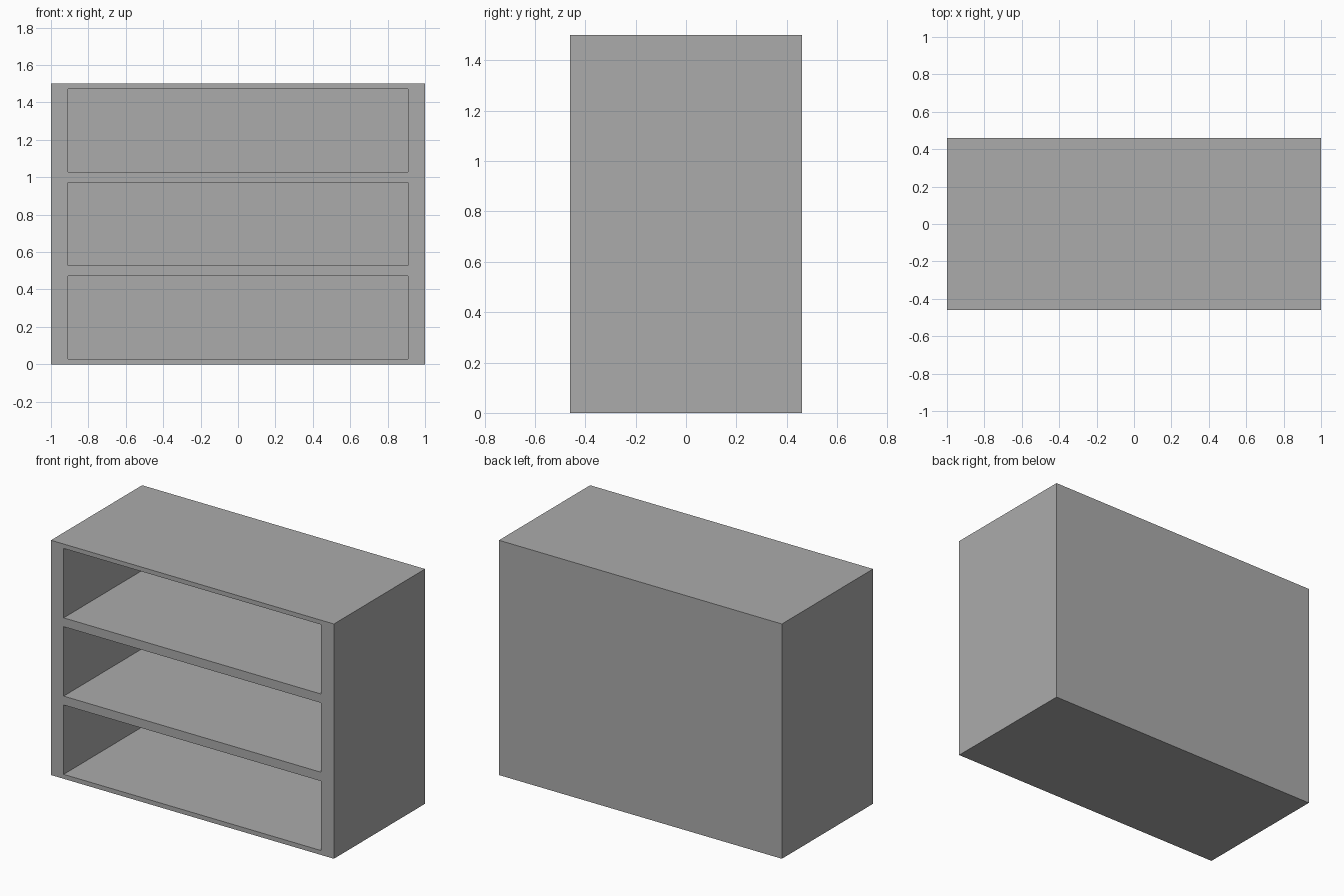
import bpy
import bmesh
from mathutils import Vector

WIDTH, DEPTH, HEIGHT = 2.0, 0.92, 1.5
BAYS = 3
SIDE, BORDER, BACK = 0.09, 0.04, 0.05  # frame and back panel thickness

default = bpy.data.objects.get("Cube")
if default:
    bpy.data.objects.remove(default, do_unlink=True)

# Plain grey paint
grey = bpy.data.materials.new("plain_grey")
grey.use_nodes = True
colour = (0.41, 0.41, 0.41, 1)
grey.diffuse_color = colour
grey.node_tree.nodes["Principled BSDF"].inputs["Base Color"].default_value = colour

# Solid cabinet block standing on the ground
bm = bmesh.new()
bmesh.ops.create_cube(bm, size=1)
bmesh.ops.scale(bm, vec=(WIDTH, DEPTH, HEIGHT), verts=bm.verts)
bmesh.ops.translate(bm, vec=(0, 0, HEIGHT / 2), verts=bm.verts)

# Divide the height into equal bays
for i in range(1, BAYS):
    bmesh.ops.bisect_plane(bm, geom=bm.verts[:] + bm.edges[:] + bm.faces[:],
                           plane_co=(0, 0, HEIGHT * i / BAYS), plane_no=(0, 0, 1))

# Frame each bay, then push its opening back to leave a shelf recess
bm.normal_update()
fronts = [f for f in bm.faces if f.normal.y < -0.9]
bmesh.ops.inset_individual(bm, faces=fronts, thickness=BORDER)
for face in fronts:
    for v in face.verts:
        v.co.x = (WIDTH / 2 - SIDE) * (1 if v.co.x > 0 else -1)
for face in bmesh.ops.extrude_discrete_faces(bm, faces=fronts)["faces"]:
    bmesh.ops.translate(bm, vec=Vector((0, DEPTH - BACK, 0)), verts=face.verts)
bmesh.ops.recalc_face_normals(bm, faces=bm.faces)

mesh = bpy.data.meshes.new("shelf_cabinet")
bm.to_mesh(mesh)
bm.free()
mesh.materials.append(grey)
cabinet = bpy.data.objects.new("shelf_cabinet", mesh)
bpy.context.collection.objects.link(cabinet)
